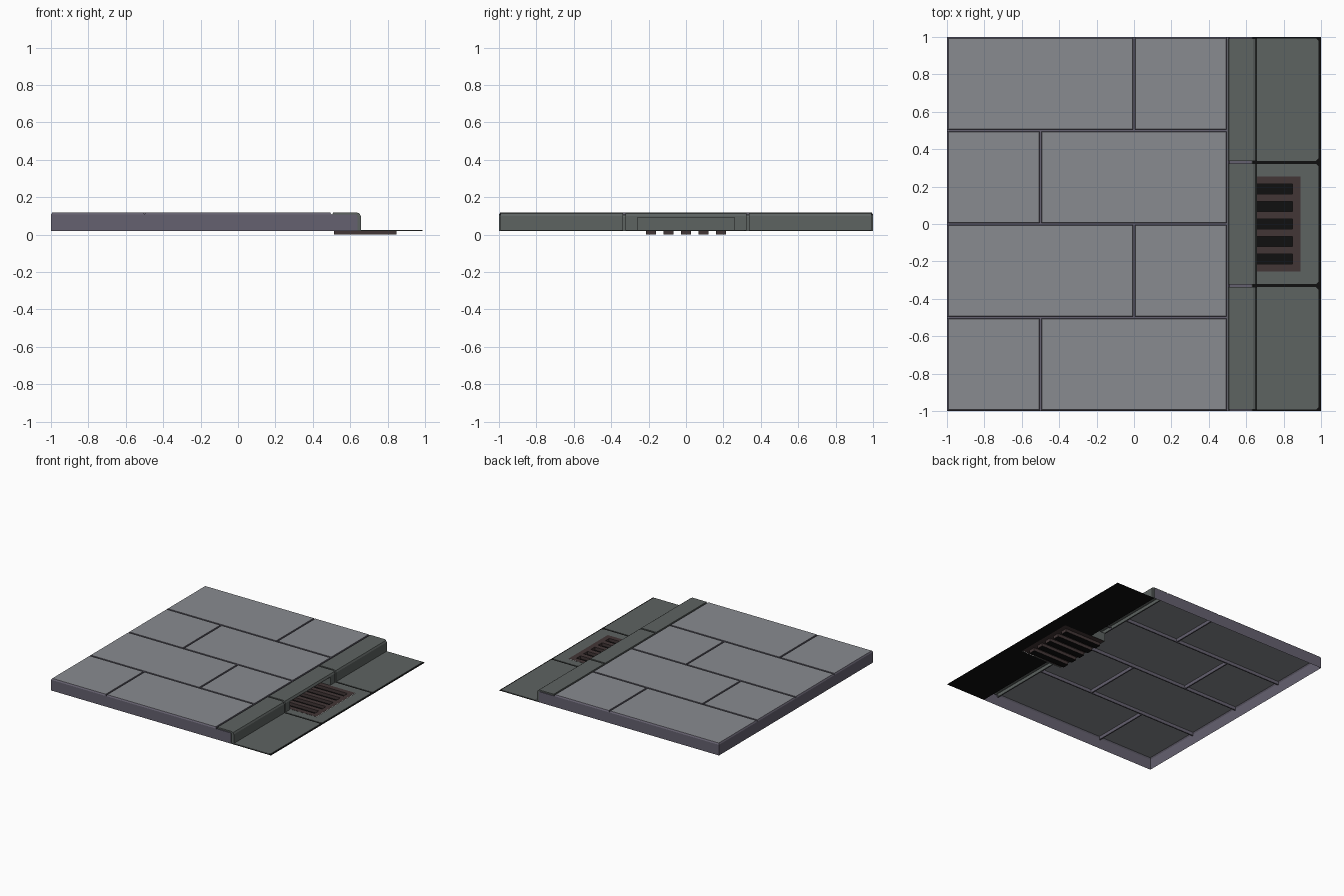
import bpy, bmesh
from mathutils import Vector

if "Cube" in bpy.data.objects:
    bpy.data.objects.remove(bpy.data.objects["Cube"])

TOP, EDGE, BASE, FLOOR = 0.118, 0.107, 0.02, 0.093


def material(name, rgb):
    m = bpy.data.materials.new(name)
    m.diffuse_color = (*rgb, 1)
    m.use_nodes = True
    m.node_tree.nodes["Principled BSDF"].inputs["Base Color"].default_value = m.diffuse_color
    return m


STONE = material("paving_grey", (0.25, 0.26, 0.28))
GROUT = material("grout_purple", (0.13, 0.12, 0.16))
CURB = material("curb_green_grey", (0.11, 0.125, 0.12))
RUST = material("rusty_brown", (0.055, 0.037, 0.037))
BLACK = material("black", (0.005, 0.005, 0.005))


class Part:
    """Collects oriented faces and turns them into one object."""

    def __init__(self, name, *mats):
        self.name, self.mats, self.bm = name, mats, bmesh.new()

    def face(self, pts, facing, mat=0):
        f = self.bm.faces.new([self.bm.verts.new(p) for p in pts])
        f.normal_update()
        if f.normal.dot(Vector(facing)) < 0:
            f.normal_flip()
        f.material_index = mat

    def rect(self, x0, x1, y0, y1, z, mat=0, facing=(0, 0, 1)):
        self.face([(x0, y0, z), (x1, y0, z), (x1, y1, z), (x0, y1, z)], facing, mat)

    def finish(self):
        bmesh.ops.remove_doubles(self.bm, verts=self.bm.verts, dist=0.00005)
        me = bpy.data.meshes.new(self.name)
        self.bm.to_mesh(me)
        self.bm.free()
        for m in self.mats:
            me.materials.append(m)
        bpy.context.collection.objects.link(bpy.data.objects.new(self.name, me))


def corners(x0, x1, y0, y1, d, z):
    return [(x0 + d, y0 + d, z), (x1 - d, y0 + d, z),
            (x1 - d, y1 - d, z), (x0 + d, y1 - d, z)]


# Paving slabs in running bond, with grooves between them
paving = Part("paving_slabs", STONE, GROUT)
for row in range(4):
    y0 = -1 + row * 0.5
    split = -0.5 if row % 2 == 0 else 0.0
    for x0, x1 in ((-1, split), (split, 0.5)):
        r = (x0, x1, y0, y0 + 0.5)
        top, low = corners(*r, 0.007, TOP), corners(*r, 0.005, FLOOR)
        out, rim = corners(*r, 0, FLOOR), corners(*r, 0, EDGE)
        border = (y0 == -1, False, y0 + 0.5 == 1, x0 == -1)
        normals = ((0, -1, 0), (1, 0, 0), (0, 1, 0), (-1, 0, 0))
        paving.face(top, (0, 0, 1))
        for i in range(4):
            j = (i + 1) % 4
            if border[i]:
                paving.face([top[i], top[j], rim[j], rim[i]], normals[i], 1)
            else:
                paving.face([top[i], top[j], low[j], low[i]], normals[i], 1)
                paving.face([low[i], low[j], out[j], out[i]], (0, 0, 1), 1)
paving.finish()

# Curb profiles (x, z): visible stone and the core seen in its joints
outer = [(0.500, FLOOR), (0.505, FLOOR), (0.507, TOP), (0.637, TOP),
         (0.650, 0.112), (0.657, 0.098), (0.657, 0.09), (0.657, BASE)]
core = [(0.500, FLOOR), (0.505, FLOOR), (0.511, EDGE), (0.629, EDGE),
        (0.634, 0.104), (0.638, 0.094), (0.638, 0.09), (0.638, BASE)]
dirs = [(0, 0, 1), (-1, 0, 0), (0, 0, 1), (1, 0, 2), (1, 0, 1), (1, 0, 0), (1, 0, 0)]

# Side walls, open underneath
walls = Part("side_walls", GROUT)
for s in (-1, 1):
    walls.face([(-1, s, BASE), (-1, s, EDGE), (0.5, s, EDGE)]
               + [(x, s, z) for x, z in core[2:]], (0, s, 0))
walls.face([(-1, -1, BASE), (-1, 1, BASE), (-1, 1, EDGE), (-1, -1, EDGE)], (-1, 0, 0))
walls.finish()

# Curb stones, middle one has a drain mouth
curb = Part("curb_stones", CURB, GROUT)


def sweep(prof, i, y0, y1, mat=0):
    (xa, za), (xb, zb) = prof[i], prof[i + 1]
    curb.face([(xa, y0, za), (xb, y0, zb), (xb, y1, zb), (xa, y1, za)], dirs[i], mat)


segments = ((-1, -0.33), (-0.33, 0.33), (0.33, 1))
for n, (a, b) in enumerate(segments):
    y0, y1 = a + 0.007, b - 0.007
    for i in range(7):
        if i == 6 and n == 1:
            sweep(outer, i, y0, -0.26)
            sweep(outer, i, 0.26, y1)
        else:
            sweep(outer, i, y0, y1)
        for ye, yc, s in ((y0, a, -1), (y1, b, 1)):
            (xa, za), (xb, zb), (xc, zc), (xd, zd) = outer[i], outer[i + 1], core[i + 1], core[i]
            if i > 0:
                curb.face([(xa, ye, za), (xb, ye, zb), (xc, ye, zc), (xd, ye, zd)], (0, s, 0))
            sweep(core, i, min(ye, yc), max(ye, yc), 1 if i < 3 else 0)

# Drain mouth recess
curb.rect(0.505, 0.657, -0.26, 0.26, 0.09, 0, (0, 0, -1))
curb.face([(0.505, -0.26, BASE), (0.505, 0.26, BASE), (0.505, 0.26, 0.09),
           (0.505, -0.26, 0.09)], (1, 0, 0))
for s in (-1, 1):
    y = s * 0.26
    curb.face([(0.505, y, BASE), (0.657, y, BASE), (0.657, y, 0.09),
               (0.505, y, 0.09)], (0, -s, 0))
curb.finish()

# Black underlay with a hole for the grate
under = Part("gutter_underlay", BLACK)
under.rect(0.638, 1, -1, -0.255, BASE)
under.rect(0.638, 1, 0.255, 1, BASE)
under.rect(0.89, 1, -0.255, 0.255, BASE)
under.finish()

# Gutter plates with clipped outer corners
gutter = Part("gutter_plates", CURB)
for n, (a, b) in enumerate(segments):
    y0, y1, x0, x1, c = a + 0.008, b - 0.008, 0.65, 0.986, 0.012
    pts = [(x0, y0), (x1 - c, y0), (x1, y0 + c), (x1, y1 - c), (x1 - c, y1), (x0, y1)]
    mid = Vector(((x0 + x1) / 2, (y0 + y1) / 2))
    for p, q in zip(pts[:-1], pts[1:]):
        d = (Vector(p) + Vector(q)) / 2 - mid
        gutter.face([(*p, BASE), (*q, BASE), (*q, 0.024), (*p, 0.024)], (d.x, d.y, 0))
    if n == 1:
        pts += [(x0, 0.255), (0.89, 0.255), (0.89, -0.255), (x0, -0.255)]
    gutter.face([(x, y, 0.024) for x, y in pts], (0, 0, 1))
gutter.finish()

# Drain grate: frame, bars and sunken slots
grate = Part("drain_grate", RUST, BLACK)
Z, SX0, SX1, H = 0.025, 0.512, 0.847, 0.026
grate.rect(0.505, SX0, -0.255, 0.255, Z)
grate.rect(SX1, 0.89, -0.255, 0.255, Z)
prev = -0.255
for k in range(-2, 3):
    y0, y1 = k * 0.0935 - H, k * 0.0935 + H
    grate.rect(SX0, SX1, prev, y0, Z)
    prev = y1
    grate.rect(SX0, SX1, y0, y1, 0.0, 1)
    for y, s in ((y0, 1), (y1, -1)):
        grate.face([(SX0, y, 0), (SX1, y, 0), (SX1, y, Z), (SX0, y, Z)], (0, s, 0))
    for x, s in ((SX0, 1), (SX1, -1)):
        grate.face([(x, y0, 0), (x, y1, 0), (x, y1, Z), (x, y0, Z)], (s, 0, 0))
grate.rect(SX0, SX1, prev, 0.255, Z)
grate.finish()
